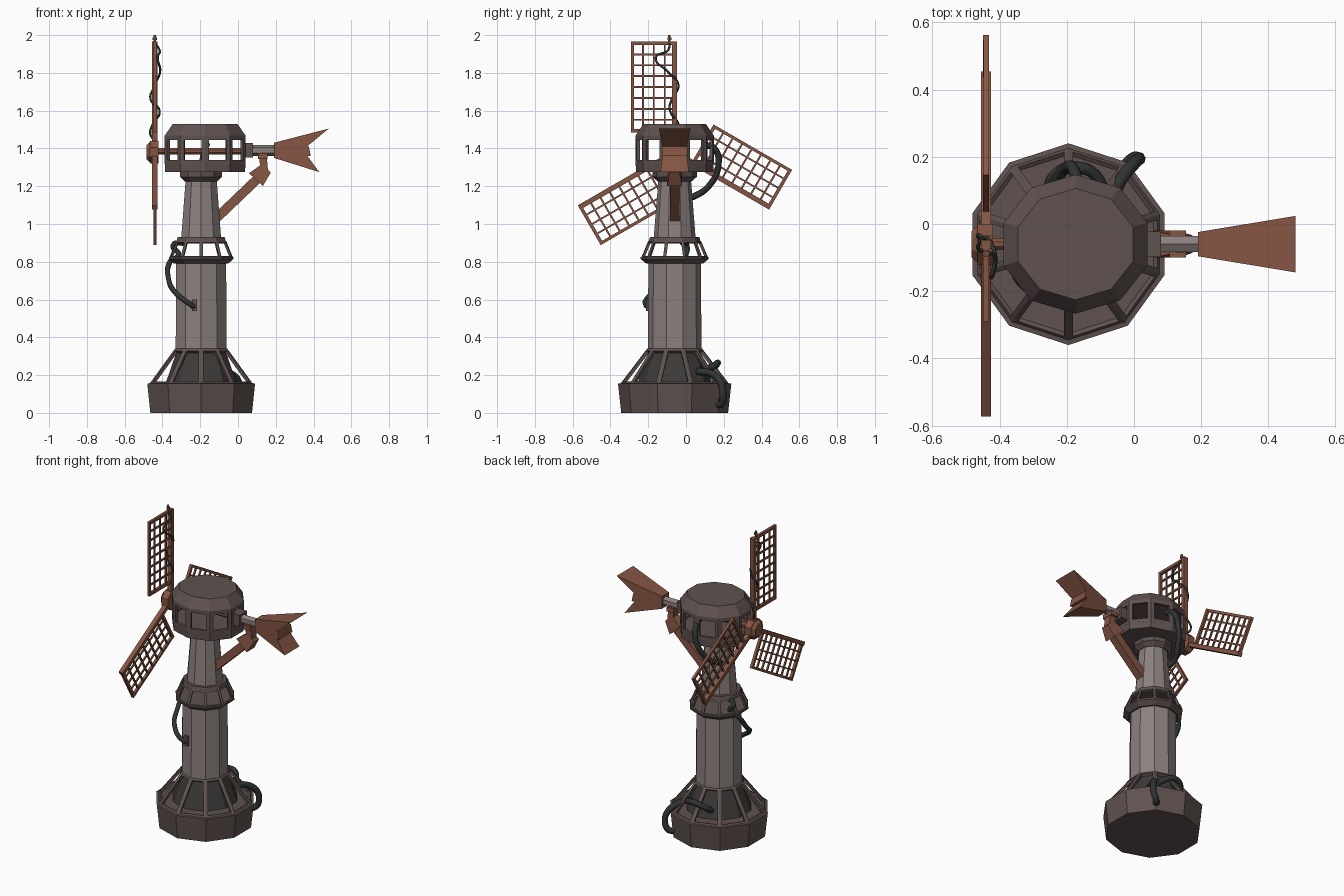
import bpy, bmesh, math
from mathutils import Vector, Matrix

if "Cube" in bpy.data.objects:
    bpy.data.objects.remove(bpy.data.objects["Cube"])

CX, CY = -0.195, -0.06
HUB = Vector((-0.44, -0.06, 1.38))


def material(name, rgb):
    m = bpy.data.materials.new(name)
    m.diffuse_color = (*rgb, 1)
    m.use_nodes = True
    m.node_tree.nodes["Principled BSDF"].inputs["Base Color"].default_value = m.diffuse_color
    return m


STONE = material("stone", (0.26, 0.22, 0.21))
IRON = material("dark_iron", (0.115, 0.085, 0.08))
RUST = material("rust", (0.23, 0.09, 0.055))
RUBBER = material("rubber", (0.03, 0.034, 0.034))
SOOT = material("soot", (0.045, 0.043, 0.04))


def finish(name, bm, mat):
    bmesh.ops.recalc_face_normals(bm, faces=bm.faces)
    me = bpy.data.meshes.new(name)
    bm.to_mesh(me)
    bm.free()
    me.materials.append(mat)
    ob = bpy.data.objects.new(name, me)
    bpy.context.collection.objects.link(ob)
    return ob


def rings(bm, profile, cx, squash):
    """Ten-sided loft through (radius, height) pairs; returns the rings and side faces."""
    loops, sides = [], []
    for r, z in profile:
        loops.append([bm.verts.new((cx + r * math.cos(math.radians(90 + 36 * i)),
                                    CY + squash * r * math.sin(math.radians(90 + 36 * i)), z))
                      for i in range(10)])
    for a, b in zip(loops, loops[1:]):
        for i in range(10):
            j = (i + 1) % 10
            sides.append(bm.faces.new((a[i], a[j], b[j], b[i])))
    return loops, sides


def tower(name, profile, mat, cx=CX, squash=1):
    bm = bmesh.new()
    loops, _ = rings(bm, profile, cx, squash)
    bm.faces.new(loops[0])
    bm.faces.new(loops[-1])
    return finish(name, bm, mat)


def cage(name, profile, border, mat, cx=CX, squash=1, thick=0.018):
    """Ring of open window frames."""
    bm = bmesh.new()
    _, sides = rings(bm, profile, cx, squash)
    bmesh.ops.recalc_face_normals(bm, faces=bm.faces)
    bmesh.ops.inset_individual(bm, faces=sides, thickness=border, use_even_offset=True)
    bmesh.ops.delete(bm, geom=sides, context='FACES')
    ob = finish(name, bm, mat)
    mod = ob.modifiers.new("thickness", 'SOLIDIFY')
    mod.thickness = thick
    mod.offset = -1
    return ob


def add_box(bm, centre, size):
    bmesh.ops.create_cube(bm, size=1, matrix=Matrix.Translation(centre) @ Matrix.Diagonal((*size, 1)))


def beam(name, a, b, w, d, mat, sides=4, taper=1):
    """Prism from a to b; w spans y, d the other way."""
    a, b = Vector(a), Vector(b)
    axis = (b - a).normalized()
    v = Vector((0, 1, 0))
    u = v.cross(axis)
    rot = Matrix((u, v, axis)).transposed().to_4x4()
    k = 0.5 / math.cos(math.pi / sides)
    bm = bmesh.new()
    bmesh.ops.create_cone(bm, cap_ends=True, segments=sides, radius1=k, radius2=k * taper,
                          depth=(b - a).length,
                          matrix=Matrix.Translation((a + b) / 2) @ rot @ Matrix.Diagonal((d, w, 1, 1))
                          @ Matrix.Rotation(math.pi / sides, 4, 'Z'))
    return finish(name, bm, mat)


def hose(name, points, radius, mat=RUBBER):
    cu = bpy.data.curves.new(name, 'CURVE')
    cu.dimensions = '3D'
    cu.bevel_depth = radius
    cu.bevel_resolution = 2
    cu.resolution_u = 6
    cu.use_fill_caps = True
    sp = cu.splines.new('BEZIER')
    sp.bezier_points.add(len(points) - 1)
    for bp, p in zip(sp.bezier_points, points):
        bp.co = p
        bp.handle_left_type = bp.handle_right_type = 'AUTO'
    cu.materials.append(mat)
    ob = bpy.data.objects.new(name, cu)
    bpy.context.collection.objects.link(ob)
    return ob


# Tower body, bottom to top
tower("base", [(0.283, 0), (0.30, 0.155), (0.28, 0.158)], IRON)
tower("skirt_core", [(0.20, 0.15), (0.135, 0.33)], SOOT)
cage("skirt_frame", [(0.287, 0.155), (0.146, 0.34)], 0.014, IRON)
tower("lower_column", [(0.142, 0.325), (0.139, 0.795)], STONE)
tower("gallery_floor", [(0.15, 0.79), (0.18, 0.815), (0.18, 0.825), (0.17, 0.83)], IRON)
cage("gallery_frame", [(0.177, 0.822), (0.14, 0.91)], 0.009, IRON, thick=0.014)
tower("gallery_roof", [(0.139, 0.90), (0.131, 0.93)], IRON)
tower("upper_column", [(0.111, 0.925), (0.086, 1.24)], STONE)
tower("collar", [(0.09, 1.225), (0.117, 1.25), (0.117, 1.28)], IRON)

# Rotating head, slightly longer along the shaft
head = dict(cx=-0.174, squash=0.92)
tower("head_floor", [(0.222, 1.275), (0.225, 1.325)], IRON, **head)
cage("head_windows", [(0.225, 1.318), (0.225, 1.465)], 0.021, IRON, **head)
tower("head_roof", [(0.225, 1.455), (0.225, 1.468), (0.18, 1.53)], IRON, **head)

# Drive shaft and hub
beam("drive_shaft", (-0.45, CY, 1.385), (0.06, CY, 1.385), 0.034, 0.034, RUST, 8)
beam("hub", (-0.465, CY, 1.38), (-0.42, CY, 1.38), 0.12, 0.12, RUST, 8)
beam("hub_cap", (-0.465, CY, 1.38), (-0.484, CY, 1.38), 0.11, 0.11, RUST, 8, 0.7)

# Three lattice sails
LEN, WID, START = 0.585, 0.23, 0.105
for k in range(3):
    bm = bmesh.new()
    add_box(bm, (0, 0, LEN / 2), (0.03, 0.026, LEN))
    for i in range(1, 5):
        t = 0.016 if i == 4 else 0.009
        add_box(bm, (0, -WID * i / 4 + t / 2, (START + LEN) / 2), (t, t, LEN - START))
    for i in range(9):
        t = 0.018 if i in (0, 8) else 0.010
        z = START + (LEN - START - 0.018) * i / 8 + 0.009
        add_box(bm, (0, -WID / 2, z), (t * 0.95, WID, t))
    sail = finish(f"sail_{k + 1}", bm, RUST)
    sail.matrix_world = Matrix.Translation(HUB) @ Matrix.Rotation(-k * math.tau / 3, 4, 'X')

# Lightning rod and wire on the upright sail
beam("rod_tip", (-0.44, -0.088, 1.95), (-0.44, -0.088, 2.0), 0.012, 0.012, RUST, 6)
beam("rod_knob", (-0.44, -0.088, 1.975), (-0.44, -0.088, 1.988), 0.02, 0.02, RUST, 6)
hose("sail_wire", [(-0.44, -0.087, 1.96), (-0.415, -0.095, 1.92), (-0.425, -0.16, 1.88),
                   (-0.412, -0.10, 1.81), (-0.44, -0.04, 1.735), (-0.463, -0.075, 1.66),
                   (-0.415, -0.085, 1.60), (-0.45, -0.04, 1.53), (-0.465, -0.035, 1.48),
                   (-0.44, -0.06, 1.44)], 0.006)

# Tail boom
beam("boom_socket", (0.02, CY, 1.39), (0.08, CY, 1.39), 0.075, 0.075, IRON)
beam("tail_boom", (0.06, CY, 1.39), (0.21, CY, 1.39), 0.048, 0.05, STONE, 6)

# Forked tail vane: flared wedges sharing a core
bm = bmesh.new()
for outline in ([(0.19, 1.43), (0.48, 1.505), (0.365, 1.41), (0.19, 1.39)],
                [(0.19, 1.41), (0.375, 1.41), (0.385, 1.36), (0.19, 1.37)],
                [(0.19, 1.39), (0.36, 1.37), (0.43, 1.275), (0.19, 1.35)]):
    pair = [[bm.verts.new((x, CY + s * (0.036 + 0.165 * (x - 0.19)), z)) for x, z in outline]
            for s in (-1, 1)]
    bm.faces.new(pair[0])
    bm.faces.new(pair[1])
    for i in range(4):
        j = (i + 1) % 4
        bm.faces.new((pair[0][i], pair[0][j], pair[1][j], pair[1][i]))
finish("tail_vane", bm, RUST)

# Diagonal brace with its elbow and hanger
beam("brace", (-0.11, CY, 1.035), (0.12, CY, 1.255), 0.05, 0.05, RUST)
beam("brace_elbow", (0.095, CY, 1.235), (0.15, CY, 1.295), 0.08, 0.10, RUST, 4, 0.65)
beam("brace_hanger", (0.14, CY, 1.27), (0.13, CY, 1.38), 0.05, 0.04, RUST)
beam("boom_clamp", (0.105, CY, 1.36), (0.155, CY, 1.36), 0.08, 0.03, RUST)

# Hoses
hose("gallery_hose", [(-0.28, -0.02, 0.90), (-0.345, 0.005, 0.885), (-0.315, 0.0, 0.84),
                      (-0.36, -0.02, 0.80), (-0.368, -0.09, 0.71), (-0.325, -0.185, 0.63),
                      (-0.245, -0.212, 0.57), (-0.225, -0.18, 0.555)], 0.014)
beam("hose_clip", (-0.23, -0.195, 0.54), (-0.23, -0.195, 0.60), 0.035, 0.025, IRON)
hose("head_hose", [(-0.165, 0.10, 1.42), (-0.175, 0.15, 1.40), (-0.195, 0.172, 1.31),
                   (-0.235, 0.12, 1.20), (-0.265, 0.04, 1.145), (-0.24, -0.01, 1.13)], 0.017)
hose("skirt_hose", [(-0.25, 0.07, 0.19), (-0.24, 0.14, 0.235), (-0.175, 0.168, 0.265),
                    (-0.11, 0.14, 0.245), (-0.09, 0.07, 0.22)], 0.018)
hose("base_hose", [(-0.07, 0.06, 0.22), (-0.04, 0.13, 0.21), (0.0, 0.18, 0.17),
                   (0.015, 0.195, 0.10), (-0.01, 0.19, 0.05), (-0.04, 0.155, 0.045)], 0.019)
